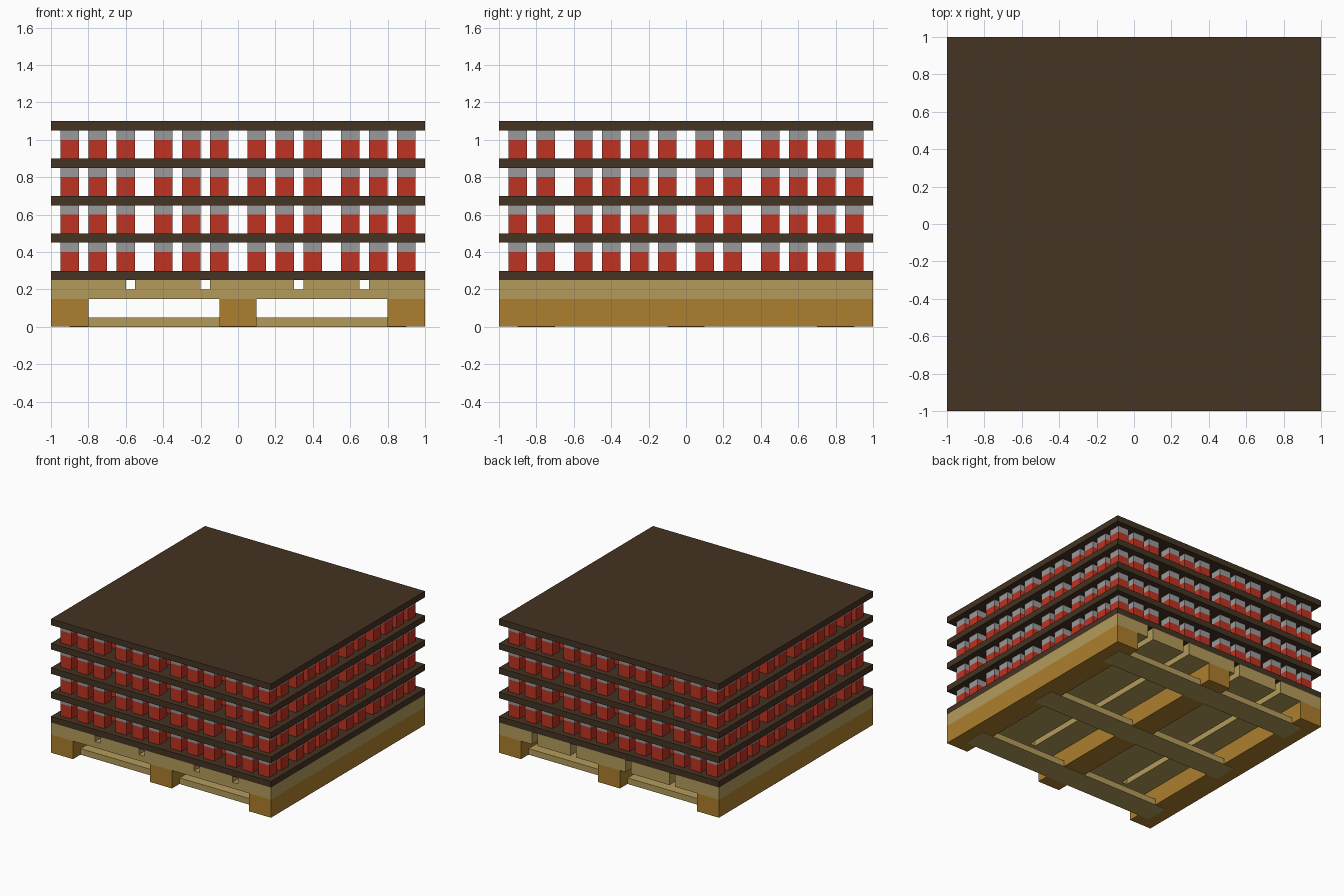
import bpy
import bmesh
from mathutils import Matrix, Vector

cube = bpy.data.objects.get("Cube")
if cube:
    bpy.data.objects.remove(cube, do_unlink=True)


def material(name, rgb):
    m = bpy.data.materials.new(name)
    m.use_nodes = True
    m.diffuse_color = (*rgb, 1)
    bsdf = next(n for n in m.node_tree.nodes if n.type == 'BSDF_PRINCIPLED')
    bsdf.inputs["Base Color"].default_value = (*rgb, 1)
    bsdf.inputs["Roughness"].default_value = 0.8
    return m


DARK = material("dark board", (0.058, 0.033, 0.016))
RED = material("red", (0.53, 0.033, 0.016))
GREY = material("grey", (0.32, 0.32, 0.32))
PALE = material("pale wood", (0.45, 0.33, 0.105))
BROWN = material("brown wood", (0.42, 0.21, 0.026))


def boxes(name, spans, mats, rule=None):
    """One object made of boxes, each given as (x0, x1, y0, y1, z0, z1)."""
    bm = bmesh.new()
    for x0, x1, y0, y1, z0, z1 in spans:
        centre = Vector((x0 + x1, y0 + y1, z0 + z1)) / 2
        size = Matrix.Diagonal((x1 - x0, y1 - y0, z1 - z0, 1))
        bmesh.ops.create_cube(bm, size=1, matrix=Matrix.Translation(centre) @ size)
    if rule:
        for f in bm.faces:
            f.material_index = rule(f)
    me = bpy.data.meshes.new(name)
    bm.to_mesh(me)
    bm.free()
    for m in mats:
        me.materials.append(m)
    ob = bpy.data.objects.new(name, me)
    bpy.context.collection.objects.link(ob)
    return ob


# Pallet stringers, a hair above the floor so the bottom boards cover them
for side, x in (("right", -0.9), ("middle", 0), ("left", 0.9)):
    boxes(side + "_stringer", [(x - 0.1, x + 0.1, -1, 1, 0.002, 0.15)], [BROWN])

# Bottom boards across the stringers
for side, y in (("front", -0.8), ("middle", 0), ("back", 0.8)):
    boxes(side + "_bottom_board", [(-0.9, 0.9, y - 0.1, y + 0.1, 0, 0.05)], [PALE])

# Deck planks with narrow gaps, running front to back
edges = [(-1, -0.6), (-0.55, -0.2), (-0.15, 0.3), (0.35, 0.65), (0.7, 1)]
for i, (x0, x1) in enumerate(edges):
    boxes(f"deck_plank_{i + 1}", [(x0, x1, -1, 1, 0.15, 0.25)], [PALE])

# Front filler closing the lower half of each gap
boxes("front_gap_filler",
      [(a[1], b[0], -1, -0.8, 0.15, 0.2) for a, b in zip(edges, edges[1:])], [PALE])

# Separator boards
for i in range(5):
    z = 0.25 + 0.2 * i
    boxes(f"separator_board_{i + 1}", [(-1, 1, -1, 1, z, z + 0.05)], [DARK])

# Rows of red containers with grey tops
xs = [-0.9, -0.75, -0.6, -0.4, -0.25, -0.1, 0.1, 0.25, 0.4, 0.6, 0.75, 0.9]
ys = [-0.9, -0.75, -0.55, -0.4, -0.25, -0.1, 0.1, 0.25, 0.45, 0.6, 0.75, 0.9]
for i in range(4):
    z = 0.3 + 0.2 * i
    cells = []
    for x in xs:
        for y in ys:
            for z0, z1 in ((z, z + 0.1), (z + 0.1, z + 0.15)):
                cells.append((x - 0.05, x + 0.05, y - 0.05, y + 0.05, z0, z1))
    boxes(f"container_layer_{i + 1}", cells, [RED, GREY],
          lambda f, z=z: int(f.calc_center_median().z > z + 0.101))
